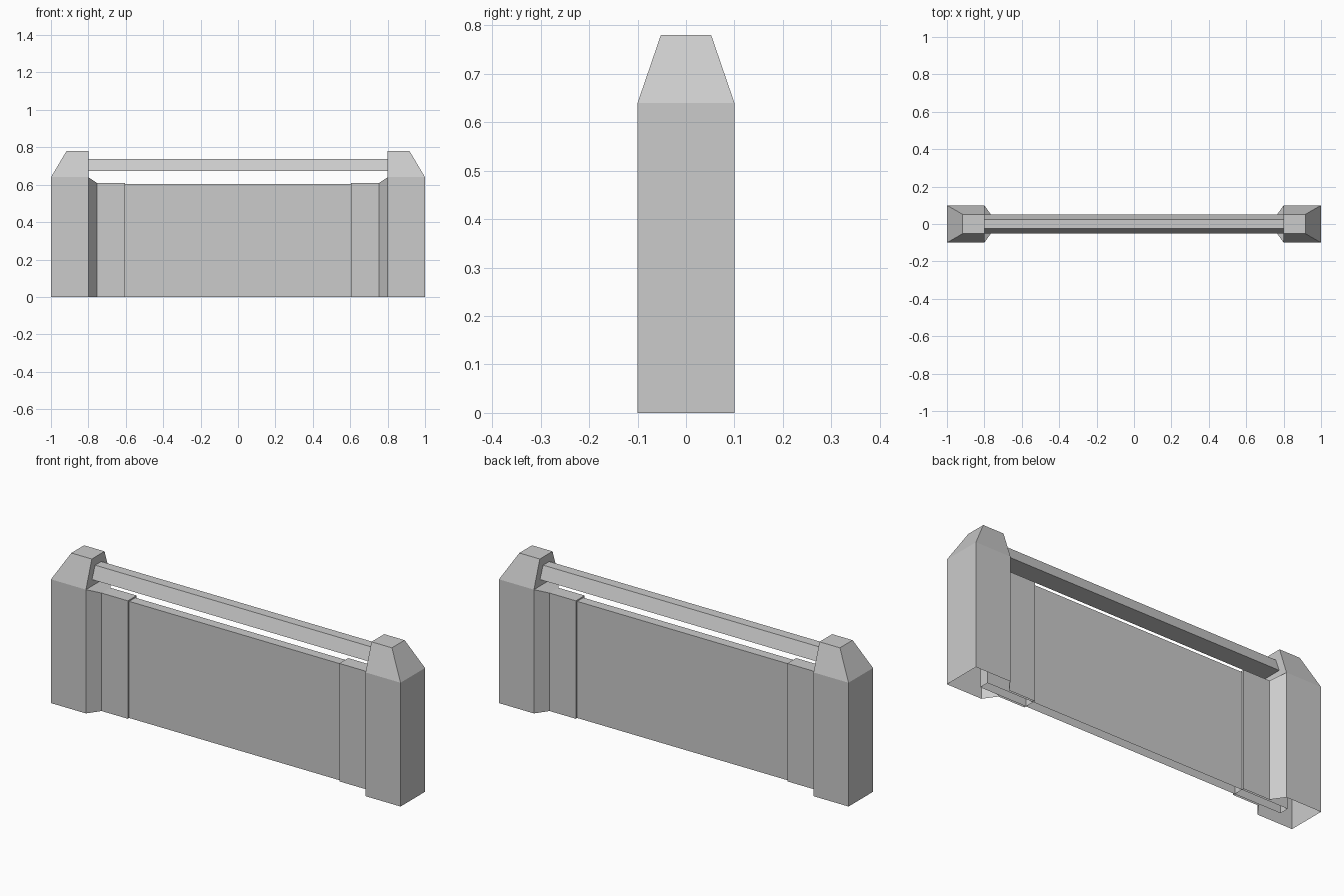
import bpy, bmesh

if "Cube" in bpy.data.objects:
    bpy.data.objects.remove(bpy.data.objects["Cube"])


def finish(name, bm, mirror=False):
    """Weld, orient and link a bmesh as a named object."""
    bmesh.ops.remove_doubles(bm, verts=bm.verts[:], dist=0.0005)
    bmesh.ops.recalc_face_normals(bm, faces=bm.faces[:])
    mesh = bpy.data.meshes.new(name)
    bm.to_mesh(mesh)
    bm.free()
    obj = bpy.data.objects.new(name, mesh)
    bpy.context.collection.objects.link(obj)
    if mirror:
        obj.modifiers.new("mirror_x", 'MIRROR').use_axis[0] = True
    return obj


def loft(bm, rings, closed=False, cap_start=True, cap_end=True):
    """Bridge successive rings of points; open rings leave the last side out."""
    rows = [[bm.verts.new(p) for p in ring] for ring in rings]
    n = len(rows[0])
    for a, b in zip(rows, rows[1:]):
        for i in range(n if closed else n - 1):
            j = (i + 1) % n
            bm.faces.new((a[i], a[j], b[j], b[i]))
    if cap_start:
        bm.faces.new(rows[0])
    if cap_end:
        bm.faces.new(rows[-1])


def arch(x, y, z):
    """Upside-down U section standing on the ground, open underneath."""
    return [(x, -y, 0), (x, -y, z), (x, y, z), (x, y, 0)]


def rect(x0, x1, y, z):
    return [(x0, -y, z), (x1, -y, z), (x1, y, z), (x0, y, z)]


# End posts: hollow shaft, splayed inner flank, sleeve and tapered cap
bm = bmesh.new()
loft(bm, [arch(1.0, 0.1, 0.64), arch(0.8, 0.1, 0.64)], cap_end=False)
inner_top = [f for f in bm.faces if all(v.co.z > 0.6 for v in f.verts)]
bmesh.ops.delete(bm, geom=inner_top, context='FACES_ONLY')
loft(bm, [arch(0.8, 0.1, 0.64), arch(0.755, 0.036, 0.61),
          arch(0.605, 0.036, 0.61)], cap_start=False)
loft(bm, [rect(0.8, 1.0, 0.1, 0.64), rect(0.8, 0.917, 0.052, 0.78)],
     closed=True, cap_start=False)
finish("end_posts", bm, mirror=True)

# Central wall panel, running into the hollow posts
bm = bmesh.new()
loft(bm, [arch(-0.87, 0.025, 0.603), arch(0.87, 0.025, 0.603)])
finish("wall_panel", bm)

# Top rail with a trapezoid section
bm = bmesh.new()
section = [(-0.05, 0.673), (0.05, 0.673), (0.025, 0.738), (-0.025, 0.738)]
loft(bm, [[(x, y, z) for y, z in section] for x in (-0.8, 0.8)],
     closed=True, cap_start=False, cap_end=False)
finish("top_rail", bm)
